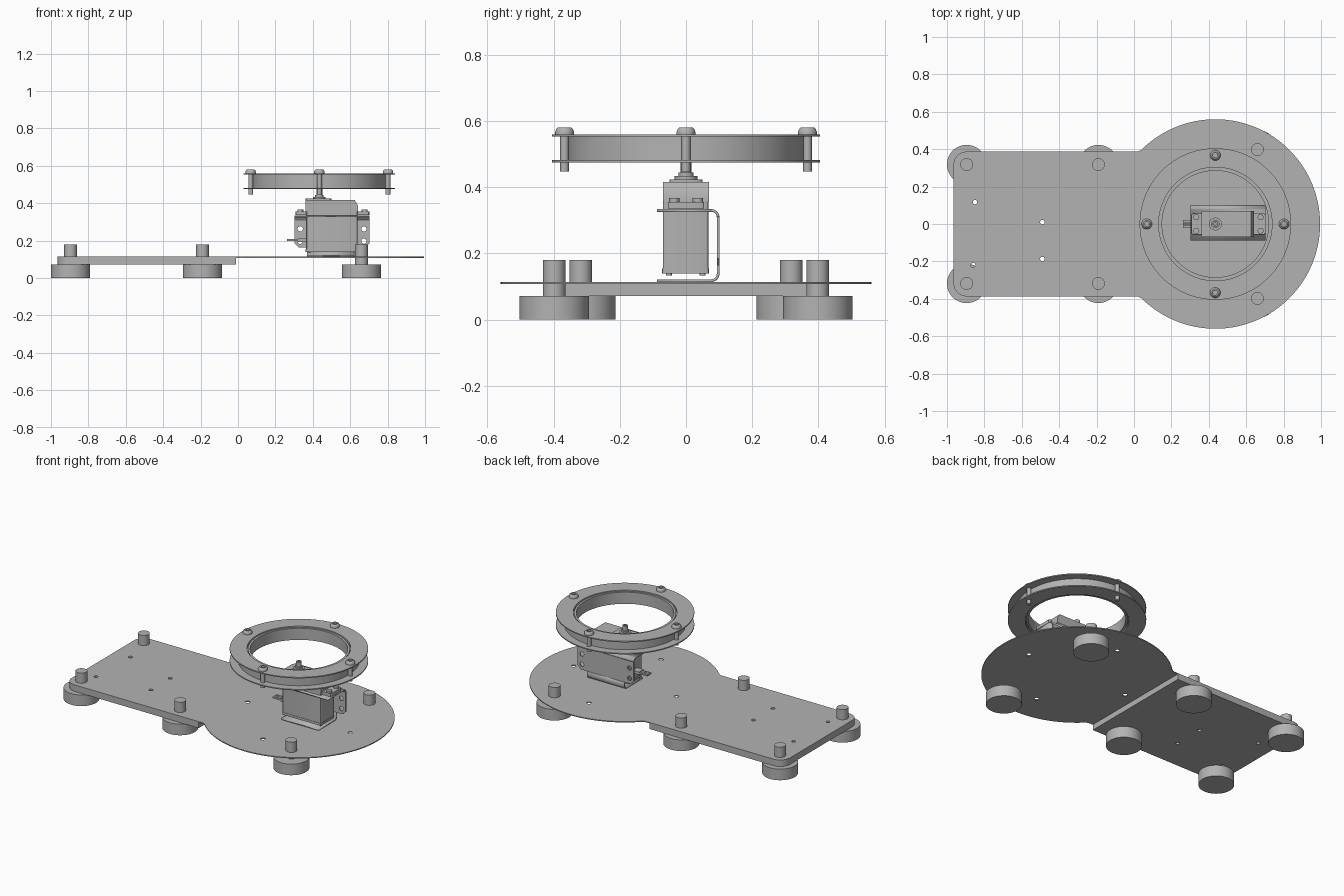
import bpy, bmesh
from math import sin, cos, radians, pi, atan2, degrees
from mathutils import Matrix

cube = bpy.data.objects.get("Cube")
if cube:
    bpy.data.objects.remove(cube, do_unlink=True)

grey = bpy.data.materials.new("light_grey")
grey.use_nodes = True
grey.diffuse_color = (0.45, 0.45, 0.45, 1)
grey.node_tree.nodes["Principled BSDF"].inputs["Base Color"].default_value = (0.45, 0.45, 0.45, 1)


def finish(ob):
    ob.data.materials.clear()
    ob.data.materials.append(grey)
    bpy.ops.object.select_all(action='DESELECT')
    ob.select_set(True)
    bpy.context.view_layer.objects.active = ob
    bpy.ops.object.shade_smooth_by_angle(angle=radians(30))
    return ob


def from_bmesh(name, bm):
    bmesh.ops.recalc_face_normals(bm, faces=bm.faces)
    me = bpy.data.meshes.new(name)
    bm.to_mesh(me)
    bm.free()
    ob = bpy.data.objects.new(name, me)
    bpy.context.collection.objects.link(ob)
    return finish(ob)


def lathe(name, profile, x=0, y=0, steps=32, closed=False):
    """Turn (radius, z) points around the vertical axis."""
    bm = bmesh.new()
    vs = [bm.verts.new((r, 0, z)) for r, z in profile]
    pairs = list(zip(vs, vs[1:])) + ([(vs[-1], vs[0])] if closed else [])
    geom = vs + [bm.edges.new(p) for p in pairs]
    bmesh.ops.spin(bm, geom=geom, axis=(0, 0, 1), cent=(0, 0, 0), angle=2 * pi, steps=steps)
    bmesh.ops.remove_doubles(bm, verts=bm.verts, dist=0.0002)
    bmesh.ops.translate(bm, verts=bm.verts, vec=(x, y, 0))
    return from_bmesh(name, bm)


def rod(name, x, y, r, z0, z1, steps=32):
    return lathe(name, [(0, z0), (r, z0), (r, z1), (0, z1)], x, y, steps)


def ring(name, x, ro, ri, z0, z1):
    return lathe(name, [(ri, z0), (ro, z0), (ro, z1), (ri, z1)], x, 0, 96, True)


def box(name, x0, x1, y0, y1, z0, z1, bevel=0.0):
    bm = bmesh.new()
    bmesh.ops.create_cube(bm, size=1, matrix=Matrix.Translation(
        ((x0 + x1) / 2, (y0 + y1) / 2, (z0 + z1) / 2)) @ Matrix.Diagonal((x1 - x0, y1 - y0, z1 - z0, 1)))
    if bevel:
        upright = [e for e in bm.edges if abs(e.verts[0].co.z - e.verts[1].co.z) > 0.01]
        bmesh.ops.bevel(bm, geom=upright, offset=bevel, segments=3, profile=0.5, affect='EDGES')
    return from_bmesh(name, bm)


def arc(cx, cy, r, a0, a1, n=12):
    return [(cx + r * cos(radians(a0 + (a1 - a0) * i / n)),
             cy + r * sin(radians(a0 + (a1 - a0) * i / n))) for i in range(n + 1)]


def plate(name, outline, holes, z0, z1):
    """Flat sheet with round holes given as (x, y, radius)."""
    cu = bpy.data.curves.new(name, 'CURVE')
    cu.dimensions = '2D'
    cu.fill_mode = 'BOTH'
    cu.extrude = (z1 - z0) / 2
    for pts in [outline] + [arc(x, y, r, 0, 345, 23) for x, y, r in holes]:
        sp = cu.splines.new('POLY')
        sp.points.add(len(pts) - 1)
        for p, (x, y) in zip(sp.points, pts):
            p.co = (x, y, 0, 1)
        sp.use_cyclic_u = True
    ob = bpy.data.objects.new(name, cu)
    bpy.context.collection.objects.link(ob)
    ob.location.z = (z0 + z1) / 2
    bpy.ops.object.select_all(action='DESELECT')
    ob.select_set(True)
    bpy.context.view_layer.objects.active = ob
    bpy.ops.object.convert(target='MESH')
    return finish(bpy.context.view_layer.objects.active)


def bent_strip(name, x0, x1, path, thickness):
    """Sheet metal following a (y, z) path, thickened to both sides."""
    bm = bmesh.new()
    rows = [[bm.verts.new((x, y, z)) for x in (x0, x1)] for y, z in path]
    for a, b in zip(rows, rows[1:]):
        bm.faces.new((a[0], a[1], b[1], b[0]))
    ob = from_bmesh(name, bm)
    mod = ob.modifiers.new("thickness", 'SOLIDIFY')
    mod.thickness = thickness
    mod.offset = 0
    return ob


# Base: round platform with a filleted neck into a rectangular tail
CX, R, HALF = 0.435, 0.56, 0.387
FX, FR = 0.01, 0.0486
neck = degrees(atan2(HALF + FR, FX - CX))
upper = arc(FX, HALF + FR, FR, neck - 180, -90, 8) + arc(-0.895, HALF - 0.07, 0.07, 90, 180)
lower = [(x, -y) for x, y in reversed(upper)]
tail_holes = [(-0.85, 0.117, 0.012), (-0.86, -0.22, 0.012),
              (-0.49, 0.01, 0.012), (-0.49, -0.187, 0.012)]
spokes = [(CX + 0.367 * cos(k * pi / 2), 0.367 * sin(k * pi / 2)) for k in range(4)]
disc_holes = [(x, y, 0.014) for x, y in spokes]
plate("base_plate", arc(CX, 0, R, -neck, neck, 96) + upper[1:] + lower[:-1],
      tail_holes + disc_holes, 0.108, 0.114)
corner = arc(-0.895, HALF - 0.07, 0.07, 90, 180)
plate("tail_slab", [(-0.01, HALF)] + corner + [(x, -y) for x, y in reversed(corner)] + [(-0.01, -HALF)],
      tail_holes, 0.072, 0.108)

# Feet with studs through the base
for side, s in (("left", 1), ("right", -1)):
    for place, x, y in (("tail", -0.895, 0.318), ("middle", -0.19, 0.318), ("disc", 0.66, 0.398)):
        lathe(f"{place}_foot_{side}", [(0, 0), (0.105, 0), (0.105, 0.072), (0.034, 0.072),
              (0.034, 0.18), (0, 0.18)], x, s * y, 48)

# Raised ring: two plates clamping a bearing
ring("ring_top_plate", CX, 0.405, 0.303, 0.553, 0.560)
ring("ring_bottom_plate", CX, 0.405, 0.303, 0.475, 0.482)
ring("bearing_outer_race", CX, 0.355, 0.303, 0.482, 0.553)
ring("bearing_inner_race", CX, 0.298, 0.285, 0.480, 0.555)
ring("bearing_seal", CX, 0.304, 0.297, 0.488, 0.547)

# Ring screws with socket heads
for k, (x, y) in enumerate(spokes):
    lathe(f"ring_screw_{k + 1}", [(0, 0.447), (0.013, 0.447), (0.013, 0.56), (0.028, 0.56),
          (0.028, 0.568), (0.025, 0.576), (0.019, 0.581), (0.012, 0.581), (0.012, 0.57), (0, 0.57)], x, y)

# Motor body, top housing and mounting ears
box("motor_bottom_cap", 0.362, 0.642, -0.072, 0.07, 0.14, 0.155, 0.01)
box("motor_body", 0.364, 0.640, -0.070, 0.068, 0.155, 0.36, 0.008)
box("motor_ears", 0.308, 0.702, -0.055, 0.055, 0.336, 0.356, 0.008)
gear = plate("motor_gear_housing", [(0.362, 0.355), (0.642, 0.355), (0.642, 0.385),
             (0.625, 0.416), (0.362, 0.416)], [], -0.07, 0.07)
gear.rotation_euler.x = pi / 2
box("motor_top_step", 0.362, 0.5, -0.05, 0.05, 0.41, 0.424, 0.02)
for i, x in enumerate((0.333, 0.677)):
    for j, y in enumerate((-0.036, 0.036)):
        rod(f"ear_screw_{i}{j}", x, y, 0.016, 0.354, 0.367, 20)
for x in (0.378, 0.626):
    for y in (-0.052, 0.05):
        rod("cap_screw", x, y, 0.009, 0.133, 0.145, 16)

# Output shaft
lathe("output_shaft", [(0, 0.42), (0.034, 0.42), (0.034, 0.434), (0.022, 0.434), (0.022, 0.445),
      (0.016, 0.445), (0.016, 0.475), (0.008, 0.475), (0.008, 0.46), (0, 0.46)], CX)

# Cable leads
box("cable_boot", 0.32, 0.366, -0.024, 0.024, 0.194, 0.212)
for k in (-1, 0, 1):
    box("cable_lead", 0.262, 0.33, k * 0.015 - 0.006, k * 0.015 + 0.006, 0.198, 0.208)

# C-shaped sheet metal bracket
bent_strip("bracket_top_arm_front", 0.303, 0.703, [(-0.087, 0.33), (0.077, 0.33)]
           + arc(0.077, 0.31, 0.02, 90, 0, 6), 0.008)
bent_strip("bracket_foot", 0.37, 0.636, [(0.097, 0.17)] + arc(0.077, 0.138, 0.02, 0, -90, 6)
           + [(-0.087, 0.118)], 0.008)
back = plate("bracket_back", [(0.303, 0.31), (0.303, 0.185), (0.325, 0.163), (0.681, 0.163),
             (0.703, 0.185), (0.703, 0.31)],
             [(x, z, 0.014) for x in (0.333, 0.673) for z in (0.197, 0.263)], -0.004, 0.004)
back.rotation_euler.x = pi / 2
back.location.y = 0.097
